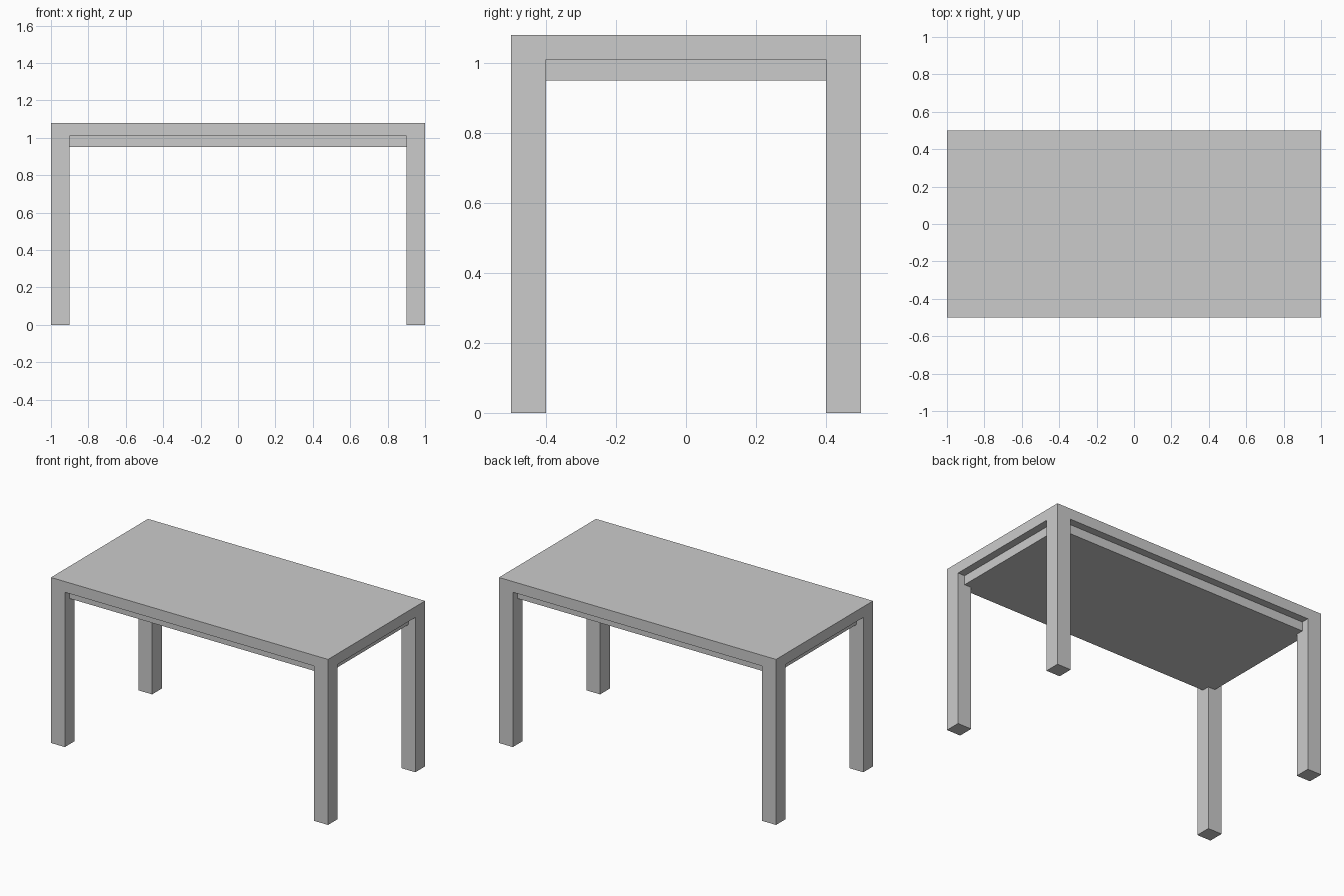
import bpy
import bmesh
from mathutils import Matrix, Vector

if "Cube" in bpy.data.objects:
    bpy.data.objects.remove(bpy.data.objects["Cube"])

LENGTH, DEPTH, HEIGHT = 2.0, 1.0, 1.08
LEG = 0.10          # leg thickness
TOP_Z = 1.01        # underside of the tabletop
PANEL_Z = 0.95      # underside of the recessed panel
INSET = 0.05        # panel setback from the tabletop edge


def box(name, low, high):
    """Add a box spanning two opposite corners."""
    low, high = Vector(low), Vector(high)
    bm = bmesh.new()
    bmesh.ops.create_cube(bm, size=1, matrix=Matrix.Diagonal((*(high - low), 1)))
    mesh = bpy.data.meshes.new(name)
    bm.to_mesh(mesh)
    bm.free()
    obj = bpy.data.objects.new(name, mesh)
    obj.location = (low + high) / 2
    bpy.context.collection.objects.link(obj)
    return obj


hx, hy = LENGTH / 2, DEPTH / 2

# Tabletop, flush with the outer faces of the legs
box("tabletop", (-hx, -hy, TOP_Z), (hx, hy, HEIGHT))

# Recessed panel under the tabletop
box("under_panel", (-hx + INSET, -hy + INSET, PANEL_Z), (hx - INSET, hy - INSET, TOP_Z))

# Four corner legs
for side, sx in (("left", -1), ("right", 1)):
    for end, sy in (("front", -1), ("back", 1)):
        cx, cy = sx * (hx - LEG / 2), sy * (hy - LEG / 2)
        box(f"{end}_{side}_leg",
            (cx - LEG / 2, cy - LEG / 2, 0), (cx + LEG / 2, cy + LEG / 2, TOP_Z))
